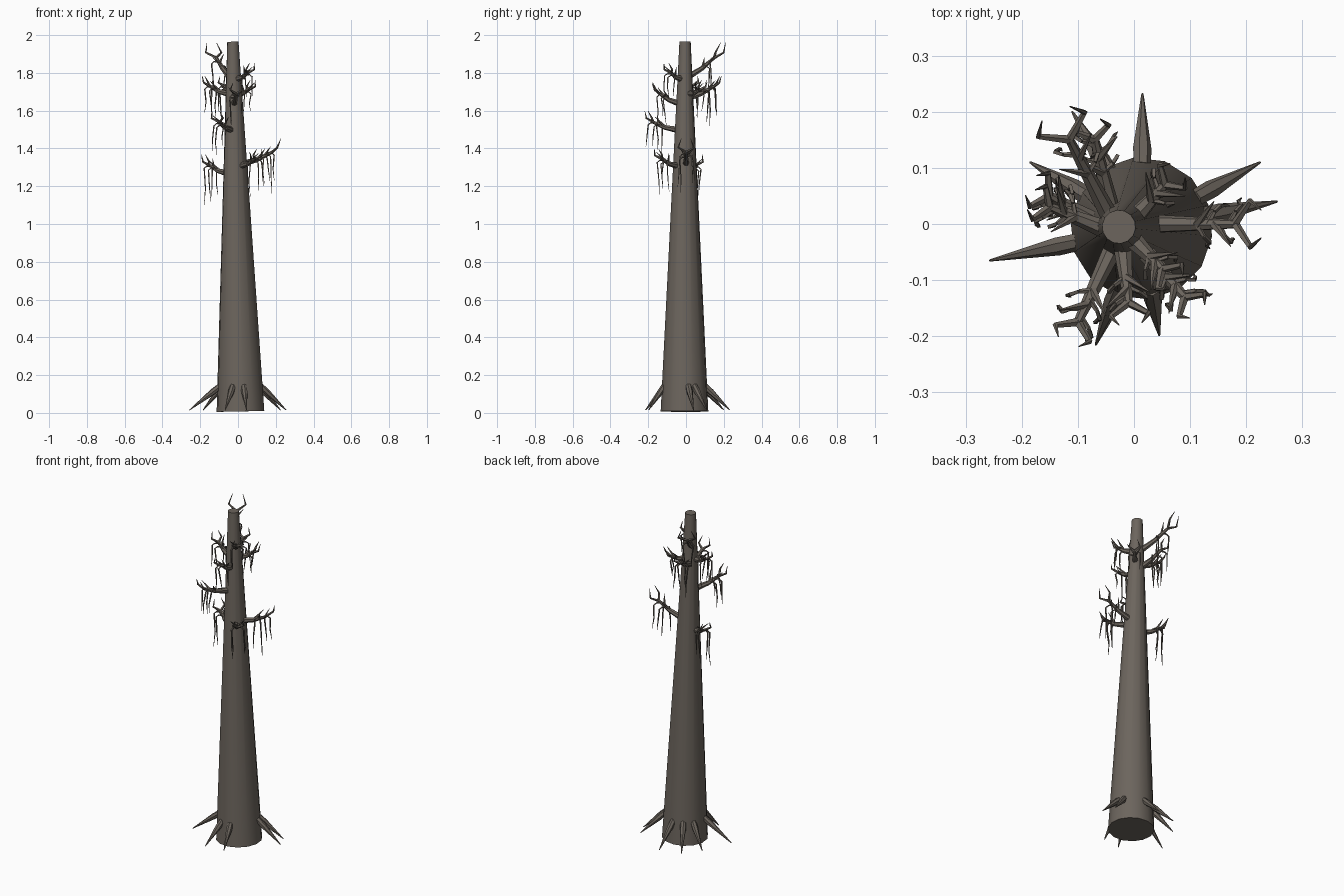
import bpy, bmesh, math, random
from mathutils import Vector

if "Cube" in bpy.data.objects:
    bpy.data.objects.remove(bpy.data.objects["Cube"], do_unlink=True)
rng = random.Random(4)

bark = bpy.data.materials.new("grey brown bark")
bark.use_nodes = True
colour = (0.15, 0.13, 0.11, 1)
bark.diffuse_color = colour
bsdf = next(n for n in bark.node_tree.nodes if n.type == "BSDF_PRINCIPLED")
bsdf.inputs["Base Color"].default_value = colour


def tube(bm, points, radii, sides):
    """Closed tapered tube through the points."""
    pts = [Vector(p) for p in points]
    rings = []
    for i, p in enumerate(pts):
        d = (pts[min(i + 1, len(pts) - 1)] - pts[max(i - 1, 0)]).normalized()
        u = d.orthogonal().normalized()
        if rings:
            u = (last - d * last.dot(d)).normalized()
        last = u
        v = d.cross(u)
        rings.append([bm.verts.new(p + radii[i] * (u * math.cos(a) + v * math.sin(a)))
                      for a in (math.tau * k / sides for k in range(sides))])
    for a, b in zip(rings, rings[1:]):
        for k in range(sides):
            n = (k + 1) % sides
            bm.faces.new((a[k], a[n], b[n], b[k]))
    bm.faces.new(rings[0][::-1])
    bm.faces.new(rings[-1])


def finish(bm, name):
    mesh = bpy.data.meshes.new(name)
    bm.to_mesh(mesh)
    bm.free()
    mesh.materials.append(bark)
    obj = bpy.data.objects.new(name, mesh)
    bpy.context.collection.objects.link(obj)
    bpy.ops.object.select_all(action="DESELECT")
    obj.select_set(True)
    bpy.context.view_layer.objects.active = obj
    bpy.ops.object.shade_smooth_by_angle(angle=math.radians(35))


# Trunk, leaning slightly to one side
BASE, TOP = Vector((0.013, -0.008, 0.008)), Vector((-0.027, -0.005, 1.965))
bm = bmesh.new()
tube(bm, [BASE, TOP], [0.127, 0.03], 14)
finish(bm, "trunk")

# Roots, spikes leaning out from the foot of the trunk
root_tips = [(0.255, 0.04), (0.225, 0.11), (0.015, 0.232), (-0.11, 0.2), (-0.185, 0.11),
             (-0.257, -0.065), (-0.068, -0.215), (0.045, -0.198)]
for i, (x, y) in enumerate(root_tips):
    tip = Vector((x, y, 0.015))
    out = Vector((x - BASE.x, y - BASE.y, 0)).normalized()
    start = BASE + out * 0.108 + Vector((0, 0, 0.135))
    bm = bmesh.new()
    tube(bm, [start, start.lerp(tip, 0.25), tip], [0.016, 0.017, 0.002], 7)
    finish(bm, f"root_{i + 1}")


def hanger(bm, p, out, length):
    """Thin twig that bends over and hangs down."""
    knee = p + out * 0.015 + Vector((0, 0, -0.012))
    low = knee + Vector((rng.uniform(-0.01, 0.01), rng.uniform(-0.01, 0.01), -length * 0.55))
    end = low + Vector((rng.uniform(-0.008, 0.008), rng.uniform(-0.008, 0.008), -length * 0.45))
    tube(bm, [p, knee, low, end], [0.004, 0.0045, 0.0035, 0.001], 4)


def fork(bm, p, out, size):
    """Forked pair of upright twigs, each with a crooked tip."""
    side = Vector((-out.y, out.x, 0))
    for s in (-1, 1):
        elbow = p + (out * 0.5 + side * s * 0.75) * size + Vector((0, 0, size * 0.45))
        tip = elbow + (out * 0.35 - side * s * 0.3) * size + Vector((0, 0, size * 0.85))
        tube(bm, [p, elbow, tip], [0.008, 0.0055, 0.001], 5)


# Branches: start, end, fork size, number of hangers, hanger length
branches = [
    ((-0.045, 0.015, 1.78), (-0.115, 0.15, 1.88), 0.062, 2, 0.15),
    ((-0.04, 0.02, 1.67), (-0.07, 0.15, 1.73), 0.04, 4, 0.16),
    ((-0.05, -0.01, 1.69), (-0.15, 0.03, 1.73), 0.042, 4, 0.15),
    ((0.0, -0.03, 1.77), (0.05, -0.08, 1.8), 0.04, 3, 0.13),
    ((0.0, 0.01, 1.69), (0.055, 0.07, 1.71), 0.04, 2, 0.12),
    ((-0.02, -0.04, 1.64), (-0.01, -0.14, 1.69), 0.045, 3, 0.13),
    ((-0.04, -0.05, 1.5), (-0.1, -0.175, 1.54), 0.045, 4, 0.16),
    ((-0.06, 0.0, 1.27), (-0.15, 0.05, 1.31), 0.045, 4, 0.18),
    ((0.03, 0.0, 1.32), (0.18, 0.0, 1.38), 0.055, 4, 0.18),
    ((0.02, -0.05, 1.31), (0.09, -0.13, 1.345), 0.04, 4, 0.16),
]
for i, (a, b, size, count, drop) in enumerate(branches):
    a, b = Vector(a), Vector(b)
    out = Vector((b.x - a.x, b.y - a.y, 0)).normalized()
    side = Vector((-out.y, out.x, 0))
    mid = a.lerp(b, 0.5) - Vector((0, 0, 0.008))
    bm = bmesh.new()
    tube(bm, [a, mid, b], [0.017, 0.013, 0.008], 7)
    fork(bm, b, out, size)
    # Short side spikes along the limb
    for t, s in ((0.55, 1), (0.75, -1)):
        p = a.lerp(b, t)
        tip = p + out * 0.03 + side * s * 0.04 + Vector((0, 0, 0.045))
        tube(bm, [p, tip], [0.008, 0.001], 5)
    for k in range(count):
        p = a.lerp(b, 0.55 + 0.5 * k / count)
        s = 1 if k % 2 else -1
        p2 = p + side * s * 0.022 + out * 0.012
        tube(bm, [p, p2], [0.006, 0.004], 5)
        hanger(bm, p2, (out + side * s).normalized(), drop * rng.uniform(0.7, 1.15))
    finish(bm, f"branch_{i + 1}")
